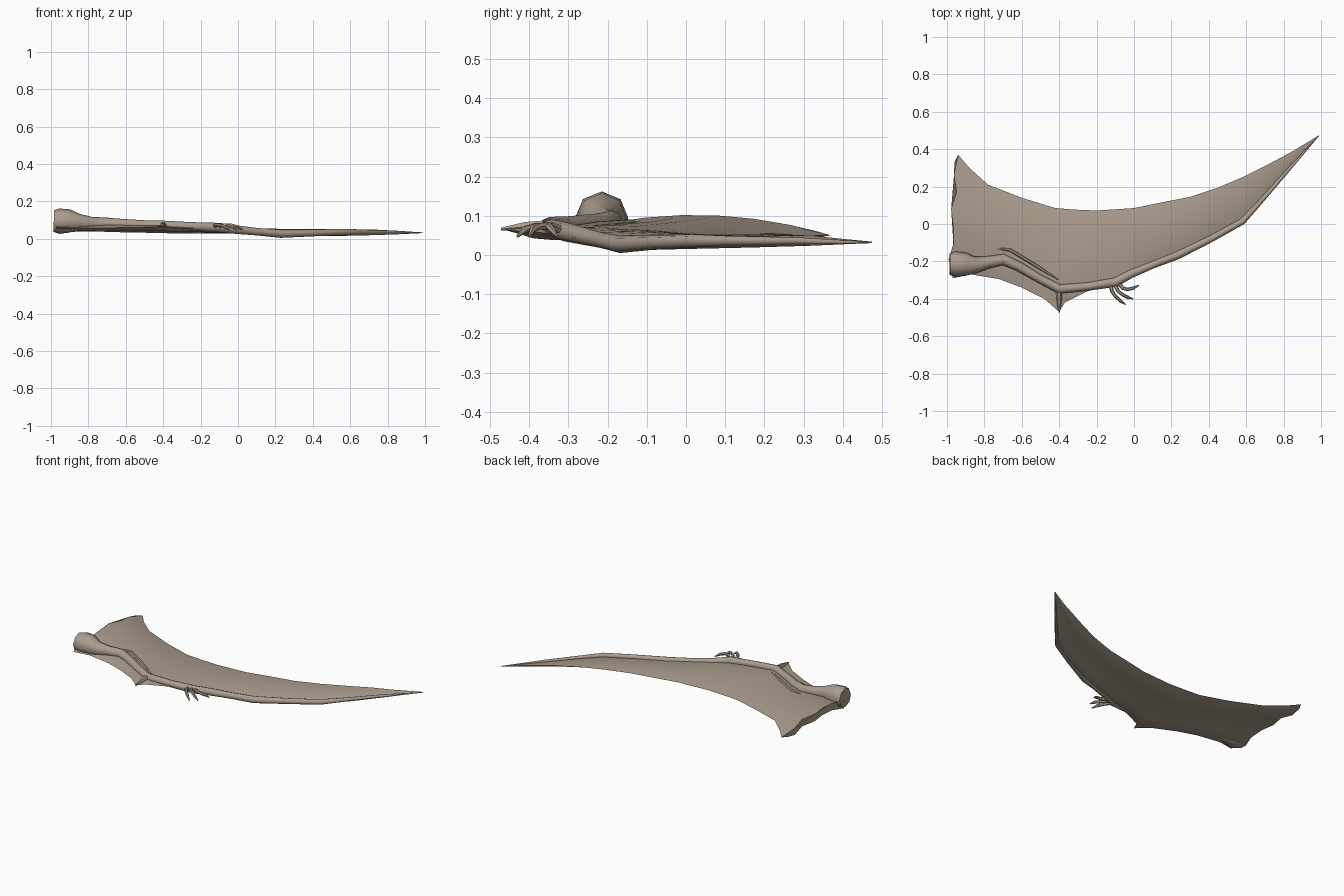
import bpy, bmesh, math
from mathutils import Vector

skin = bpy.data.materials.new("wing_skin")
skin.diffuse_color = (0.41, 0.335, 0.27, 1)


def finish(name, bm, angle):
    bmesh.ops.recalc_face_normals(bm, faces=bm.faces)
    me = bpy.data.meshes.new(name)
    bm.to_mesh(me)
    bm.free()
    me.materials.append(skin)
    ob = bpy.data.objects.new(name, me)
    bpy.context.collection.objects.link(ob)
    bpy.ops.object.select_all(action='DESELECT')
    ob.select_set(True)
    bpy.context.view_layer.objects.active = ob
    bpy.ops.object.shade_smooth_by_angle(angle=math.radians(angle))
    return ob


def loft(name, rings, angle=40):
    bm = bmesh.new()
    loops = [[bm.verts.new(p) for p in r] for r in rings]
    n = len(loops[0])
    for a, b in zip(loops, loops[1:]):
        for i in range(n):
            j = (i + 1) % n
            bm.faces.new((a[i], a[j], b[j], b[i]))
    bm.faces.new(loops[0])
    bm.faces.new(loops[-1])
    return finish(name, bm, angle)


def tube(name, path, sides=8, flat=1.0):
    """Tapered limb through (x, y, z, radius) points."""
    pts = [Vector(p[:3]) for p in path]
    rings = []
    for i, p in enumerate(pts):
        d = pts[min(i + 1, len(pts) - 1)] - pts[max(i - 1, 0)]
        side = d.cross(Vector((0, 0, 1))).normalized()
        up = side.cross(d).normalized()
        r = path[i][3]
        rings.append([p + side * r * math.cos(a) + up * r * flat * math.sin(a)
                      for a in (2 * math.pi * k / sides for k in range(sides))])
    return loft(name, rings, 50)


# Membrane: lead x, y, trail x, y, then z at lead, middle, trail, and thickness
stations = [
    (-.97, -.29, -.94, .37, .060, .102, .050, .045),
    (-.87, -.27, -.88, .30, .057, .095, .050, .036),
    (-.72, -.295, -.78, .21, .057, .086, .055, .032),
    (-.60, -.34, -.60, .14, .060, .080, .048, .030),
    (-.48, -.40, -.42, .085, .062, .075, .045, .028),
    (-.40, -.47, -.33, .078, .066, .070, .045, .028),
    (-.37, -.42, -.30, .076, .060, .068, .045, .027),
    (-.25, -.36, -.20, .072, .056, .065, .045, .025),
    (-.07, -.315, .00, .085, .050, .060, .045, .024),
    (.07, -.25, .12, .11, .038, .055, .046, .023),
    (.23, -.185, .30, .145, .022, .050, .047, .022),
    (.42, -.09, .45, .195, .024, .049, .049, .020),
    (.58, .00, .58, .25, .026, .047, .051, .018),
    (.70, .13, .72, .32, .028, .044, .050, .015),
    (.84, .30, .85, .39, .030, .039, .042, .010),
    (.985, .47, .99, .475, .032, .033, .034, .002),
]
ts = [0, .06, .15, .28, .42, .56, .7, .84, .94, 1]
rings = []
for k, (lx, ly, tx, ty, zl, zm, zt, th) in enumerate(stations):
    top, bottom = [], []
    for i, t in enumerate(ts):
        z = zl * (1 - t) * (1 - 2 * t) + zm * 4 * t * (1 - t) + zt * t * (2 * t - 1)
        # ragged torn edge at the root
        jag = (-.012 + .014 * math.sin(i * 2.3)) if k == 0 and 0 < t < 1 else 0
        x, y = lx + (tx - lx) * t + jag, ly + (ty - ly) * t
        thick = th * min(1, t / .15, (1 - t) / .16)
        top.append((x, y, z))
        if 0 < t < 1:
            bottom.append((x, y, z - thick))
    rings.append(top + bottom[::-1])
loft("wing_membrane", rings, 35)

# Shoulder, upper arm, forearm and long wing finger
tube("arm_and_wing_finger", [
    (-.985, -.215, .095, .058), (-.955, -.215, .094, .068), (-.90, -.215, .095, .062),
    (-.85, -.22, .088, .045), (-.78, -.205, .084, .033), (-.70, -.19, .083, .030),
    (-.62, -.225, .080, .026), (-.50, -.295, .076, .023), (-.40, -.348, .072, .025),
    (-.25, -.335, .067, .022), (-.10, -.312, .060, .025), (-.02, -.268, .050, .023),
    (.10, -.218, .038, .020), (.23, -.168, .027, .022), (.42, -.075, .032, .018),
    (.58, .014, .036, .017), (.66, .10, .036, .013), (.82, .282, .036, .009),
    (.988, .472, .032, .002)], 8)

# Wrist bone pointing forward into the front membrane
tube("wrist_spur", [(-.40, -.34, .074, .018), (-.40, -.41, .072, .014),
                    (-.40, -.472, .066, .004)], 6)

# Tendon ridge behind the forearm
tube("tendon_ridge", [(-.73, -.13, .080, .004), (-.66, -.14, .083, .009),
                      (-.52, -.225, .077, .009), (-.40, -.30, .070, .004)], 6)

# Three small clawed fingers
for i, (mx, my, ex, ey) in enumerate([(-.10, -.385, -.045, -.43),
                                      (-.065, -.375, -.005, -.40),
                                      (-.035, -.35, .025, -.328)]):
    sx, sy = -.125 + .025 * i, -.325
    tube("clawed_finger_%d" % (i + 1), [
        (sx, sy, .066, .011), ((sx + mx) / 2 - .005, (sy + my) / 2 - .005, .074, .010),
        (mx, my, .073, .009), ((mx + ex) / 2, (my + ey) / 2 - .004, .065, .009),
        (ex, ey, .047, .003)], 6)
